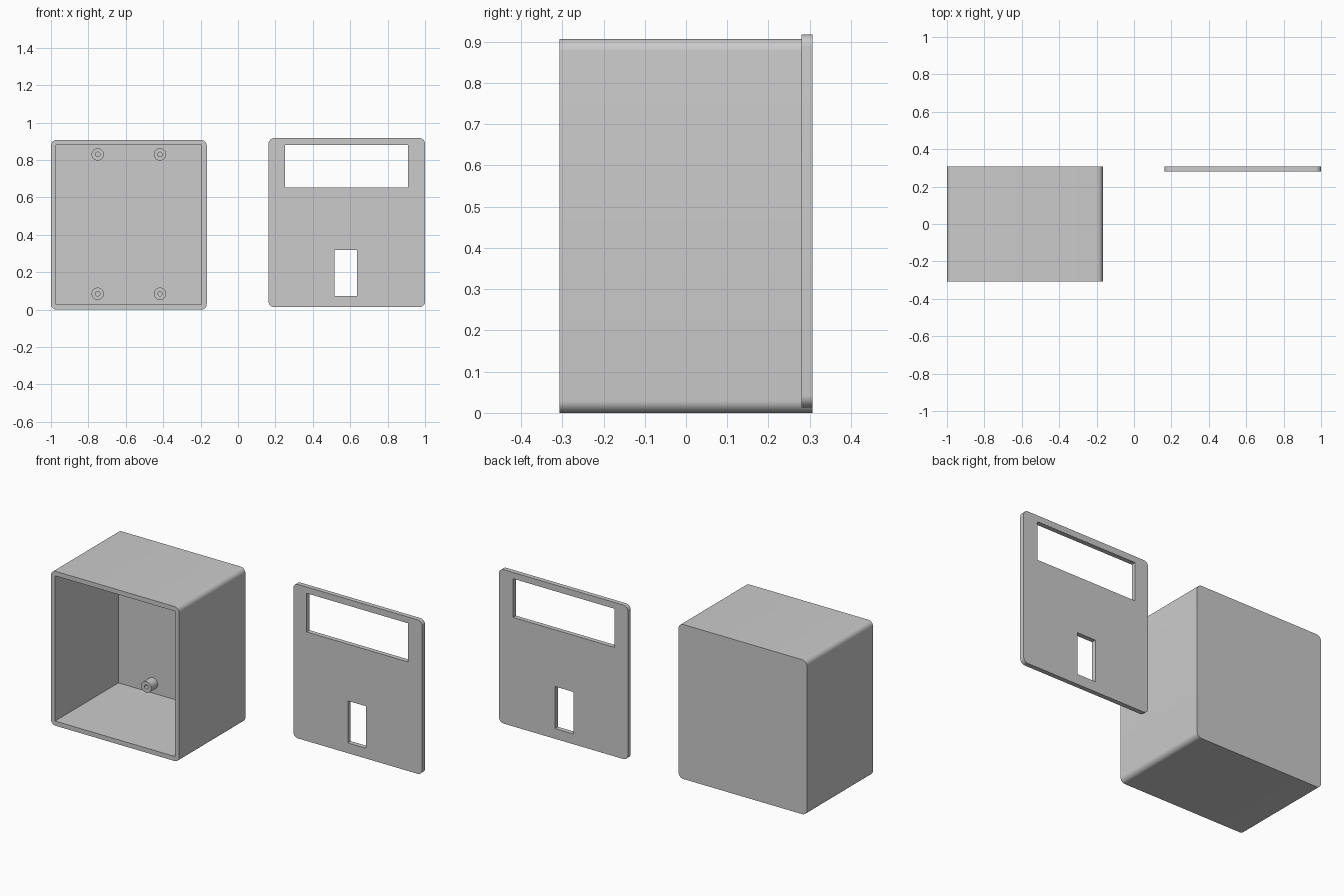
import bpy
import bmesh
from math import cos, sin, pi

if "Cube" in bpy.data.objects:
    bpy.data.objects.remove(bpy.data.objects["Cube"], do_unlink=True)

FRONT, BACK = -0.307, 0.307
WALL = 0.027
RADIUS = 0.03


def make_object(name, bm):
    bmesh.ops.recalc_face_normals(bm, faces=bm.faces)
    mesh = bpy.data.meshes.new(name)
    bm.to_mesh(mesh)
    bm.free()
    obj = bpy.data.objects.new(name, mesh)
    bpy.context.collection.objects.link(obj)
    return obj


def select_only(obj):
    bpy.ops.object.select_all(action='DESELECT')
    obj.select_set(True)
    bpy.context.view_layer.objects.active = obj


def prism(name, x0, x1, z0, z1, y0, y1, radius=0, steps=8):
    """Rectangle in the xz plane, optionally round-cornered, extruded along y."""
    if radius:
        centres = [(x1 - radius, z1 - radius), (x0 + radius, z1 - radius),
                   (x0 + radius, z0 + radius), (x1 - radius, z0 + radius)]
        outline = []
        for i, (cx, cz) in enumerate(centres):
            for k in range(steps + 1):
                a = (i + k / steps) * pi / 2
                outline.append((cx + radius * cos(a), cz + radius * sin(a)))
    else:
        outline = [(x1, z1), (x0, z1), (x0, z0), (x1, z0)]
    bm = bmesh.new()
    face = bm.faces.new([bm.verts.new((x, y0, z)) for x, z in outline])
    extruded = bmesh.ops.extrude_face_region(bm, geom=[face], use_keep_orig=True)
    moved = [v for v in extruded["geom"] if isinstance(v, bmesh.types.BMVert)]
    bmesh.ops.translate(bm, verts=moved, vec=(0, y1 - y0, 0))
    return make_object(name, bm)


def cut(obj, cutter):
    cutter.hide_render = True
    mod = obj.modifiers.new("opening", 'BOOLEAN')
    mod.operation = 'DIFFERENCE'
    mod.solver = 'EXACT'
    mod.object = cutter
    select_only(obj)
    bpy.ops.object.modifier_apply(modifier=mod.name)
    bpy.data.objects.remove(cutter, do_unlink=True)


def smooth(obj):
    select_only(obj)
    bpy.ops.object.shade_smooth_by_angle(angle=pi / 6)


def standoff(name, x, z, outer=0.033, inner=0.012, length=0.06, sides=32):
    """Hollow screw post standing on the inside of the back wall."""
    base = BACK - WALL
    tip = base - length
    profile = [(outer, base), (outer, tip), (inner, tip), (inner, base)]
    bm = bmesh.new()
    rings = []
    for r, y in profile:
        rings.append([bm.verts.new((x + r * cos(2 * pi * i / sides), y,
                                    z + r * sin(2 * pi * i / sides)))
                      for i in range(sides)])
    for a, b in zip(rings, rings[1:]):
        for i in range(sides):
            j = (i + 1) % sides
            bm.faces.new((a[i], a[j], b[j], b[i]))
    post = make_object(name, bm)
    smooth(post)


# Enclosure box, open at the front
box = prism("enclosure_box", -1, -0.167, 0, 0.907, FRONT, BACK, RADIUS)
cut(box, prism("cavity_cutter", -1 + WALL, -0.167 - WALL, WALL, 0.907 - WALL,
               FRONT - 0.1, BACK - WALL))
smooth(box)

# Screw posts inside the box
for side, x in (("right", -0.75), ("left", -0.417)):
    for level, z in (("lower", 0.085), ("upper", 0.83)):
        standoff(f"{level}_{side}_standoff", x, z)

# Cover plate with display and switch openings
cover = prism("cover_plate", 0.163, 1, 0.013, 0.917, BACK - WALL, BACK, RADIUS)
cut(cover, prism("display_cutter", 0.25, 0.908, 0.653, 0.88, 0.2, 0.4))
cut(cover, prism("switch_cutter", 0.517, 0.637, 0.073, 0.32, 0.2, 0.4))
smooth(cover)
